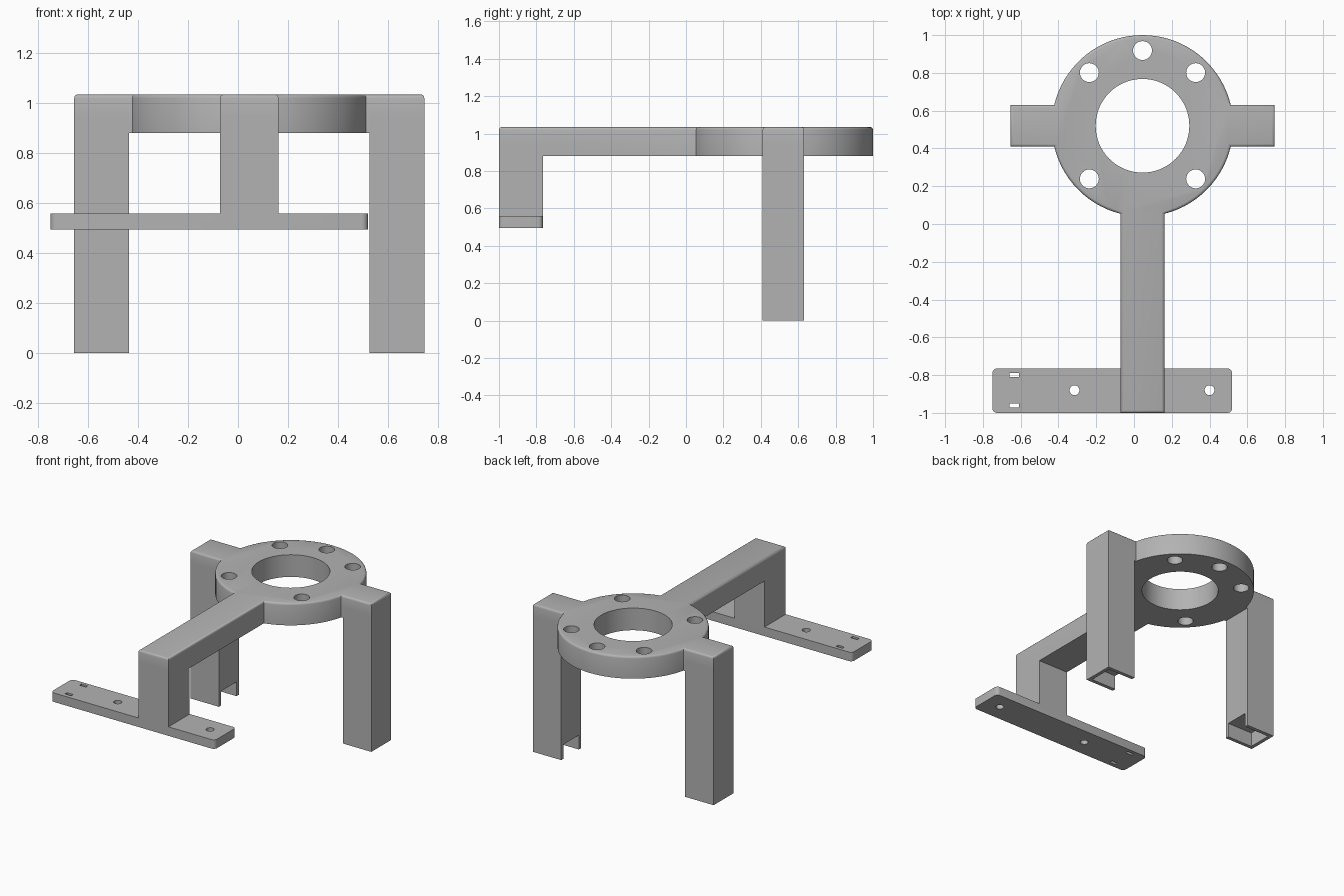
import bpy, bmesh
from math import sin, cos, asin, acos, pi, radians
from mathutils import Matrix

if "Cube" in bpy.data.objects:
    bpy.data.objects.remove(bpy.data.objects["Cube"])

CX, CY, R = 0.045, 0.52, 0.48        # ring centre and radius
LOW, TOP = 0.88, 1.035               # underside and top of ring and arms
BEAM, ARM, REACH = 0.117, 0.11, 0.70  # half widths, and arm length from ring centre

grey = bpy.data.materials.new("plain grey")
grey.use_nodes = True
grey.diffuse_color = (0.45, 0.45, 0.45, 1)
grey.node_tree.nodes["Principled BSDF"].inputs["Base Color"].default_value = grey.diffuse_color


def finish(name, bm):
    bmesh.ops.recalc_face_normals(bm, faces=bm.faces)
    mesh = bpy.data.meshes.new(name)
    bm.to_mesh(mesh)
    bm.free()
    mesh.materials.append(grey)
    obj = bpy.data.objects.new(name, mesh)
    bpy.context.collection.objects.link(obj)
    return obj


def box(name, lo, hi, corner=0):
    bm = bmesh.new()
    bmesh.ops.create_cube(bm, size=1)
    for v in bm.verts:
        v.co = [a if c < 0 else b for a, b, c in zip(lo, hi, v.co)]
    if corner:
        upright = [e for e in bm.edges if abs(e.verts[0].co.z - e.verts[1].co.z) > 0.01]
        bmesh.ops.bevel(bm, geom=upright, offset=corner, segments=5, profile=0.5, affect='EDGES')
    return finish(name, bm)


def cylinder(name, x, y, r, z0, z1, sides=32):
    bm = bmesh.new()
    bmesh.ops.create_cone(bm, cap_ends=True, segments=sides, radius1=r, radius2=r,
                          depth=z1 - z0, matrix=Matrix.Translation((x, y, (z0 + z1) / 2)))
    return finish(name, bm)


def combine(target, other, operation):
    other.hide_render = True
    mod = target.modifiers.new(operation.lower(), 'BOOLEAN')
    mod.operation, mod.object, mod.solver = operation, other, 'EXACT'
    bpy.context.view_layer.objects.active = target
    bpy.ops.object.modifier_apply(modifier=mod.name)
    bpy.data.objects.remove(other)


def arc(a, b, n):
    return [(R * cos(a + (b - a) * i / n), CY + R * sin(a + (b - a) * i / n)) for i in range(n + 1)]


# Ring, side arms and front beam as one mirrored outline with a rounded top edge
tilt = asin(ARM / R)
half = [(BEAM, -1)] + arc(-acos(BEAM / R), -tilt, 14)
half += [(REACH, CY - ARM), (REACH, CY + ARM)] + arc(tilt, pi / 2, 18)
outline = half + [(-x, y) for x, y in reversed(half[:-1])]
bm = bmesh.new()
face = bm.faces.new([bm.verts.new((CX + x, y, LOW)) for x, y in outline])
raised = bmesh.ops.extrude_face_region(bm, geom=[face], use_keep_orig=True)
bmesh.ops.translate(bm, vec=(0, 0, TOP - LOW),
                    verts=[g for g in raised["geom"] if isinstance(g, bmesh.types.BMVert)])
bmesh.ops.recalc_face_normals(bm, faces=bm.faces)
rim = [e for e in bm.edges if all(v.co.z > TOP - 0.001 for v in e.verts)]
bmesh.ops.bevel(bm, geom=rim, offset=0.015, segments=3, profile=0.5, affect='EDGES')
frame = finish("ring_bracket", bm)

# Legs, each with a pocket in the foot that opens towards the middle
for side in (-1, 1):
    xs = sorted((CX + side * 0.48, CX + side * REACH))
    combine(frame, box("leg", (xs[0], CY - ARM, 0), (xs[1], CY + ARM, 0.95)), 'UNION')
    xs = sorted((CX + side * 0.45, CX + side * (REACH - 0.025)))
    combine(frame, box("foot_pocket", (xs[0], CY - 0.085, -0.1), (xs[1], CY + 0.085, 0.1)), 'DIFFERENCE')

# Front post and mounting plate
combine(frame, box("post", (CX - BEAM, -1, 0.53), (CX + BEAM, -0.765, 0.95)), 'UNION')
combine(frame, box("mounting_plate", (-0.75, -1, 0.495), (0.52, -0.765, 0.558), 0.025), 'UNION')

# Centre opening and bolt holes in the ring
combine(frame, cylinder("centre_hole", CX, CY, 0.248, 0.8, 1.1, 64), 'DIFFERENCE')
for deg in (-135, -45, 45, 90, 135):
    a = radians(deg)
    combine(frame, cylinder("bolt_hole", CX + 0.398 * cos(a), CY + 0.398 * sin(a), 0.05, 0.8, 1.1), 'DIFFERENCE')

# Screw holes and tie slots in the plate
for x in (-0.315, 0.4):
    combine(frame, cylinder("screw_hole", x, -0.88, 0.026, 0.4, 0.7), 'DIFFERENCE')
for y in (-0.96, -0.80):
    combine(frame, box("tie_slot", (-0.66, y - 0.011, 0.4), (-0.61, y + 0.011, 0.7)), 'DIFFERENCE')

bpy.ops.object.select_all(action='DESELECT')
frame.select_set(True)
bpy.context.view_layer.objects.active = frame
bpy.ops.object.shade_smooth_by_angle(angle=radians(35))
